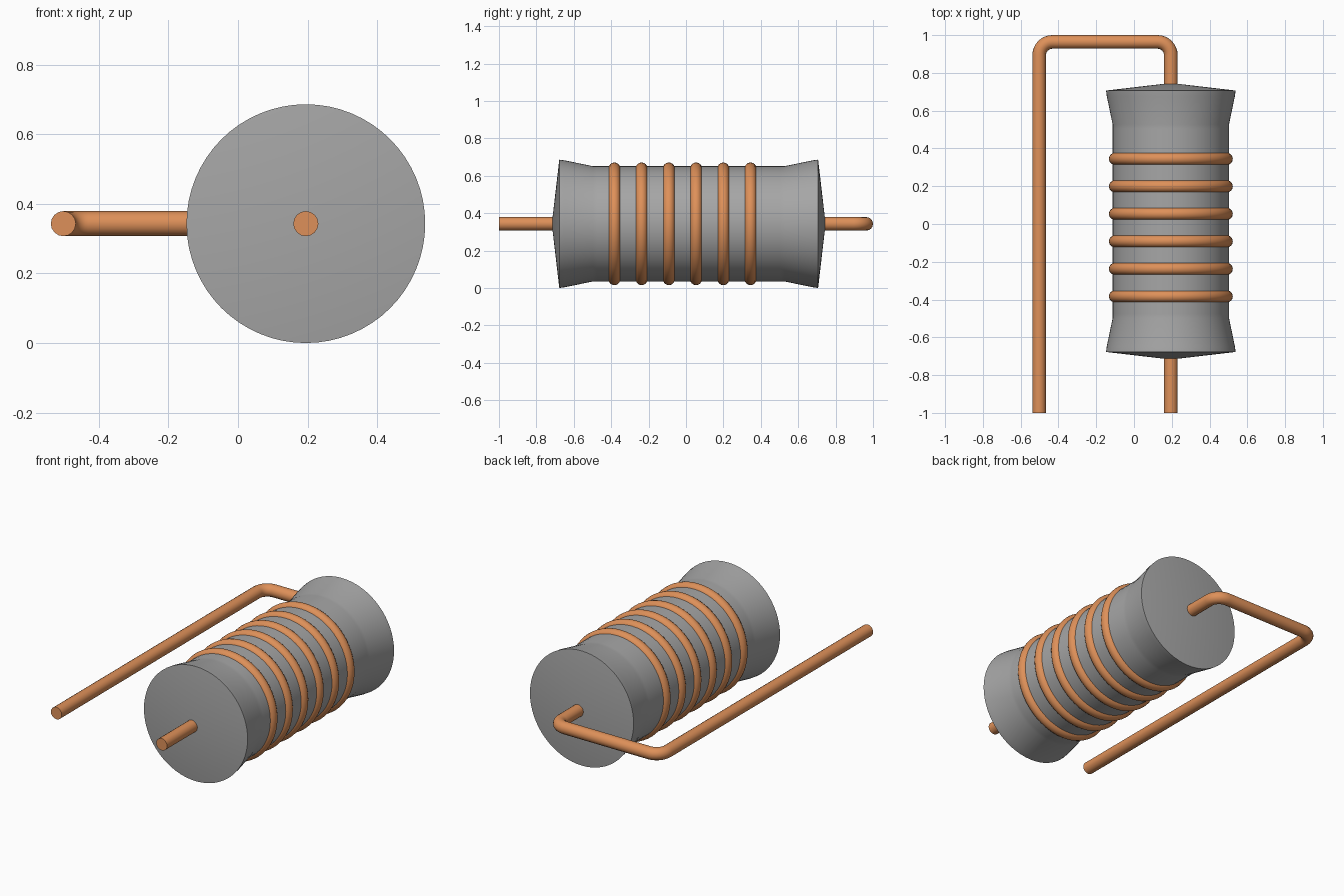
import bpy, bmesh
from math import pi, sin, cos, radians

if "Cube" in bpy.data.objects:
    bpy.data.objects.remove(bpy.data.objects["Cube"])

AX, AZ = 0.195, 0.343      # body axis runs along y
WIRE_R = 0.036
MID = 0.0145               # body centre along y


def material(name, colour):
    mat = bpy.data.materials.new(name)
    mat.diffuse_color = (*colour, 1)
    mat.use_nodes = True
    mat.node_tree.nodes["Principled BSDF"].inputs["Base Color"].default_value = mat.diffuse_color
    return mat


copper = material("copper", (0.73, 0.28, 0.10))
ferrite = material("dark_grey", (0.38, 0.38, 0.38))


def smooth(obj, angle=30):
    bpy.ops.object.select_all(action='DESELECT')
    obj.select_set(True)
    bpy.context.view_layer.objects.active = obj
    bpy.ops.object.shade_smooth_by_angle(angle=radians(angle))


# Flared core: half profile (radius, distance from middle), mirrored and spun
half = [(0.308, 0.490), (0.308, 0.512), (0.339, 0.662), (0.343, 0.692), (0.0, 0.732)]
profile = [(r, -d) for r, d in reversed(half)] + half
bm = bmesh.new()
verts = [bm.verts.new((r, d, 0)) for r, d in profile]
edges = [bm.edges.new(p) for p in zip(verts, verts[1:])]
bmesh.ops.spin(bm, geom=verts + edges, cent=(0, 0, 0), axis=(0, 1, 0),
               angle=2 * pi, steps=64, use_duplicate=False)
bmesh.ops.remove_doubles(bm, verts=bm.verts, dist=1e-4)
bmesh.ops.recalc_face_normals(bm, faces=bm.faces)
mesh = bpy.data.meshes.new("core")
bm.to_mesh(mesh)
bm.free()
core = bpy.data.objects.new("core", mesh)
bpy.context.collection.objects.link(core)
core.location = (AX, MID, AZ)
mesh.materials.append(ferrite)
smooth(core)

# Six winding rings
for i in range(6):
    bpy.ops.mesh.primitive_torus_add(
        location=(AX, -0.383 + 0.1456 * i, AZ), rotation=(pi / 2, 0, 0),
        major_radius=0.296, minor_radius=0.032,
        major_segments=64, minor_segments=16)
    ring = bpy.context.object
    ring.name = f"winding_ring_{i + 1}"
    ring.data.materials.append(copper)
    smooth(ring, 60)

# Lead wire: through the core, round two bends and back along the side
LX, BACK, BEND = -0.502, 1 - WIRE_R, 0.07


def bend(cx, cy, start):
    return [(cx + BEND * cos(start + pi / 2 * k / 8),
             cy + BEND * sin(start + pi / 2 * k / 8)) for k in range(9)]


path = ([(AX, -1)] + bend(AX - BEND, BACK - BEND, 0)
        + bend(LX + BEND, BACK - BEND, pi / 2) + [(LX, -1)])
curve = bpy.data.curves.new("lead_wire", 'CURVE')
curve.dimensions = '3D'
curve.bevel_depth = WIRE_R
curve.bevel_resolution = 6
curve.use_fill_caps = True
spline = curve.splines.new('POLY')
spline.points.add(len(path) - 1)
for point, (x, y) in zip(spline.points, path):
    point.co = (x, y, AZ, 1)
wire = bpy.data.objects.new("lead_wire", curve)
bpy.context.collection.objects.link(wire)
curve.materials.append(copper)
bpy.ops.object.select_all(action='DESELECT')
wire.select_set(True)
bpy.context.view_layer.objects.active = wire
bpy.ops.object.convert(target='MESH')
wire = bpy.context.object
# Weld the end caps to the tube
bm = bmesh.new()
bm.from_mesh(wire.data)
bmesh.ops.remove_doubles(bm, verts=bm.verts, dist=1e-4)
bmesh.ops.recalc_face_normals(bm, faces=bm.faces)
bm.to_mesh(wire.data)
bm.free()
smooth(wire, 40)
